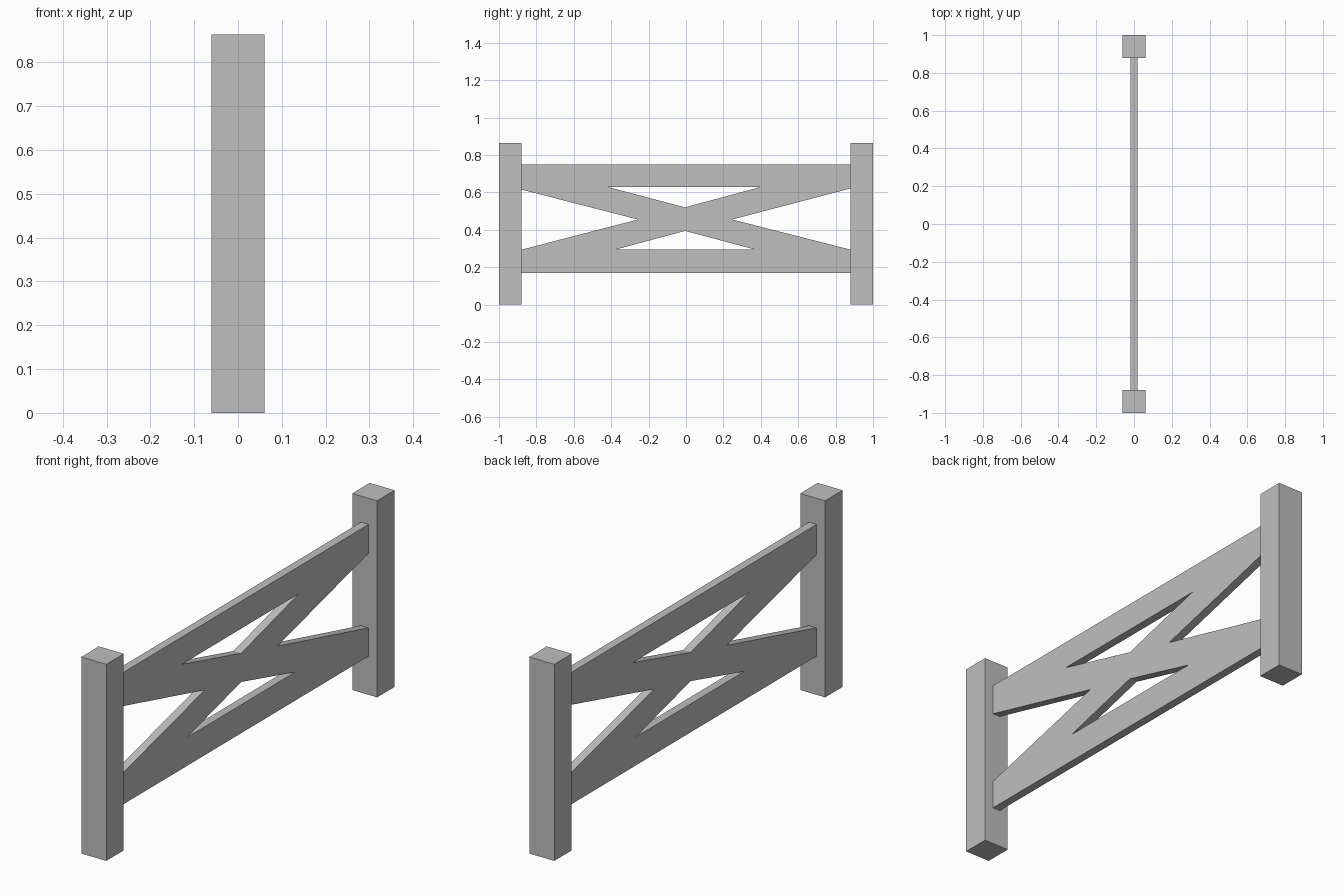
import bpy
from math import radians

cube = bpy.data.objects.get("Cube")
if cube:
    bpy.data.objects.remove(cube)

grey = bpy.data.materials.new("plain_grey")
grey.use_nodes = True
grey.diffuse_color = (0.52, 0.52, 0.52, 1)
grey.node_tree.nodes["Principled BSDF"].inputs["Base Color"].default_value = (0.52, 0.52, 0.52, 1)

POST, HEIGHT, HALF_THICK = 0.121, 0.863, 0.0185
INNER = 1 - POST


# Square end posts
def add_post(name, y):
    bpy.ops.mesh.primitive_cube_add(size=1, location=(0, y, HEIGHT / 2))
    post = bpy.context.object
    post.name = name
    post.scale = (POST, POST, HEIGHT)
    bpy.ops.object.transform_apply(location=False, rotation=False, scale=True)
    post.data.materials.append(grey)


add_post("front_post", -1 + POST / 2)
add_post("back_post", 1 - POST / 2)

# Rails and crossed braces as one board: an outline with four triangular gaps
outline = [(-INNER, 0.169), (INNER, 0.169), (INNER, 0.748), (-INNER, 0.748)]
top_gap = [(-0.415, 0.628), (0.395, 0.628), (-0.005, 0.52)]
bottom_gap = [(-0.378, 0.294), (0.37, 0.294), (-0.005, 0.394)]
front_gap = [(-INNER, 0.294), (-INNER, 0.615), (-0.257, 0.455)]
back_gap = [(INNER, 0.294), (INNER, 0.621), (0.247, 0.455)]

# The side gaps open onto the posts, so they are notches in the outline
board = [outline[0], outline[1], back_gap[0], back_gap[2], back_gap[1],
         outline[2], outline[3], front_gap[1], front_gap[2], front_gap[0]]

curve = bpy.data.curves.new("crossed_rails", "CURVE")
curve.dimensions = "2D"
curve.fill_mode = "BOTH"
curve.extrude = HALF_THICK
for loop in (board, top_gap, bottom_gap):
    spline = curve.splines.new("POLY")
    spline.points.add(len(loop) - 1)
    for point, (y, z) in zip(spline.points, loop):
        point.co = (y, z, 0, 1)
    spline.use_cyclic_u = True
curve.materials.append(grey)

rails = bpy.data.objects.new("crossed_rails", curve)
rails.rotation_euler = (radians(90), 0, radians(90))
bpy.context.collection.objects.link(rails)
bpy.ops.object.select_all(action="DESELECT")
rails.select_set(True)
bpy.context.view_layer.objects.active = rails
bpy.ops.object.convert(target="MESH")
bpy.ops.object.shade_flat()
